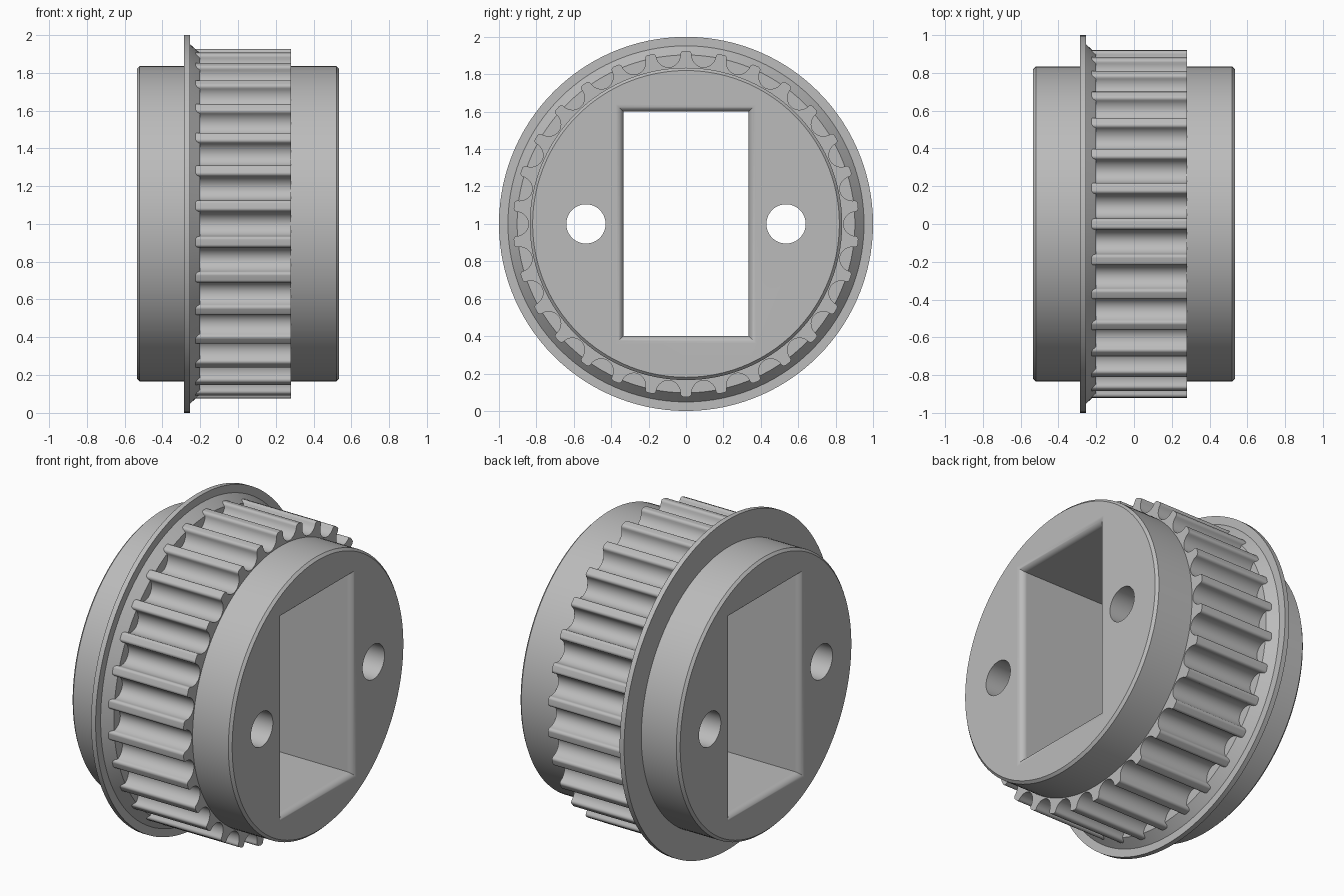
import bpy, bmesh
from math import sin, cos, pi, radians

if "Cube" in bpy.data.objects:
    bpy.data.objects.remove(bpy.data.objects["Cube"], do_unlink=True)

CENTRE_Z = 1.0
TEETH = 30
SEGMENTS = 120

steel = bpy.data.materials.new("steel grey")
steel.use_nodes = True
steel.diffuse_color = (0.5, 0.5, 0.5, 1)
steel.node_tree.nodes["Principled BSDF"].inputs["Base Color"].default_value = (0.5, 0.5, 0.5, 1)


def loft(name, rings):
    """Skin a stack of (x, [(y, z), ...]) sections along x and cap both ends."""
    bm = bmesh.new()
    loops = [[bm.verts.new((x, y, z + CENTRE_Z)) for y, z in pts] for x, pts in rings]
    for a, b in zip(loops, loops[1:]):
        n = len(a)
        for i in range(n):
            bm.faces.new((a[i], a[(i + 1) % n], b[(i + 1) % n], b[i]))
    bm.faces.new(loops[0])
    bm.faces.new(loops[-1])
    bmesh.ops.recalc_face_normals(bm, faces=bm.faces)
    mesh = bpy.data.meshes.new(name)
    bm.to_mesh(mesh)
    bm.free()
    mesh.materials.append(steel)
    obj = bpy.data.objects.new(name, mesh)
    bpy.context.collection.objects.link(obj)
    return obj


def circle(r, n=SEGMENTS, cy=0.0):
    return [(cy + r * cos(2 * pi * i / n), r * sin(2 * pi * i / n)) for i in range(n)]


def turned(name, profile):
    return loft(name, [(x, circle(r)) for x, r in profile])


def combine(target, other, operation):
    """Boolean another solid into the target, then discard it."""
    mod = target.modifiers.new(operation.lower(), 'BOOLEAN')
    mod.operation = operation
    mod.solver = 'EXACT'
    mod.object = other
    bpy.context.view_layer.objects.active = target
    bpy.ops.object.modifier_apply(modifier=mod.name)
    bpy.data.objects.remove(other, do_unlink=True)


def gear_outline():
    """Round-bottomed grooves between narrow teeth with rounded tips."""
    groove_r, groove_c, tip_r, fillet = 0.066, 0.908, 0.925, 0.017
    half = [(groove_r * sin(a), groove_c - groove_r * cos(a))
            for a in (radians(9 * k) for k in range(11))]
    half += [(groove_r + fillet * (1 - cos(a)), groove_c + fillet * sin(a))
             for a in (radians(22.5 * k) for k in range(1, 5))]
    half[-1] = (half[-1][0], tip_r)
    pitch = [(-s, r) for s, r in reversed(half[1:])] + half
    pts = []
    for t in range(TEETH):
        mid = 2 * pi * t / TEETH
        for s, r in pitch:
            a = mid + s / 0.915
            pts.append((r * cos(a), r * sin(a)))
    return pts


# Hub with chamfered ends
pulley = turned("timing_pulley", [(-0.535, 0.82), (-0.52, 0.835), (0.52, 0.835), (0.535, 0.82)])

# Toothed band
outline = gear_outline()
band = loft("toothed_band", [(-0.27, outline), (0.28, outline)])
combine(pulley, band, 'UNION')

# Side flange with a conical inner shoulder
flange = turned("flange", [(-0.285, 1.0), (-0.255, 1.0), (-0.2549, 0.952), (-0.2, 0.903)])
combine(pulley, flange, 'UNION')

# Rectangular bore with rounded rims
ROUND, END = 0.04, 0.535
sections = [(END + 0.05, ROUND)]
for k in range(9):
    a = radians(90 * k / 8)
    sections.append((END - ROUND * (1 - cos(a)), ROUND * (1 - sin(a))))
sections = [(-x, d) for x, d in sections] + sections[::-1]
bore = loft("bore_cutter", [
    (x, [(sy * (0.335 + d), sz * (0.6 + d)) for sy, sz in ((1, 1), (-1, 1), (-1, -1), (1, -1))])
    for x, d in sections])
combine(pulley, bore, 'DIFFERENCE')

# Two bolt holes
for side in (-1, 1):
    ring = circle(0.105, 64, side * 0.535)
    combine(pulley, loft("bolt_hole_cutter", [(-0.7, ring), (0.7, ring)]), 'DIFFERENCE')

# Smooth curved surfaces, crisp edges
for o in bpy.context.selected_objects:
    o.select_set(False)
pulley.select_set(True)
bpy.context.view_layer.objects.active = pulley
bpy.ops.object.shade_smooth_by_angle(angle=radians(28))
weighted = pulley.modifiers.new("weighted_normals", 'WEIGHTED_NORMAL')
weighted.keep_sharp = True
